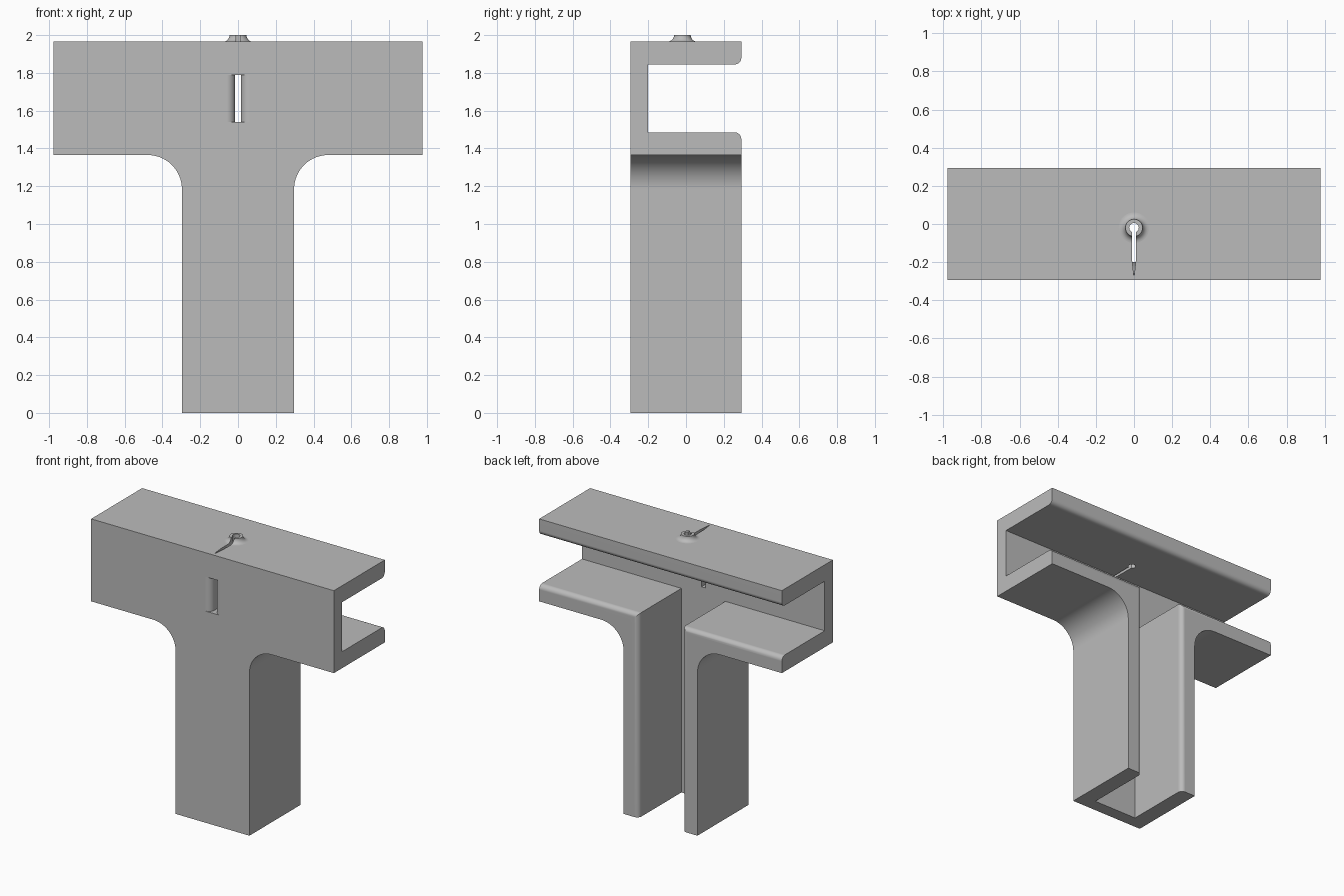
import bpy, bmesh, math
from mathutils import Vector

if "Cube" in bpy.data.objects:
    bpy.data.objects.remove(bpy.data.objects["Cube"], do_unlink=True)

# Main dimensions
HALF_X, HALF_Y = 0.977, 0.293
TOP, BAR_LOW = 1.965, 1.365
LEG, WALL, FILLET = 0.297, 0.12, 0.18
WEB_BACK = -0.2
CAV_TOP, CAV_LOW, CAV_LEG = TOP - WALL, BAR_LOW + WALL, LEG - WALL
HOLE_Y = -0.02

grey = bpy.data.materials.new("plain grey")
grey.use_nodes = True
colour = (0.5, 0.5, 0.5, 1)
grey.diffuse_color = colour
grey.node_tree.nodes["Principled BSDF"].inputs["Base Color"].default_value = colour


def arc(cx, cz, r, a0, a1, n=12):
    """Points along an arc, angles in degrees."""
    steps = [math.radians(a0 + (a1 - a0) * i / n) for i in range(n + 1)]
    return [(cx + r * math.cos(a), cz + r * math.sin(a)) for a in steps]


def mirrored(half):
    """Close a right-hand outline with its mirror image."""
    return half + [(-u, v) for u, v in reversed(half)]


def prism(name, outline, place, push):
    """Extrude a 2D outline, placed in space by a function, along push."""
    bm = bmesh.new()
    face = bm.faces.new([bm.verts.new(place(u, v)) for u, v in outline])
    ext = bmesh.ops.extrude_face_region(bm, geom=[face])["geom"]
    bmesh.ops.translate(bm, vec=Vector(push),
                        verts=[g for g in ext if isinstance(g, bmesh.types.BMVert)])
    return finish(name, bm)


def lathe(name, profile, segments=48):
    """Spin a closed (radius, height) profile around the nozzle axis."""
    bm = bmesh.new()
    rings = []
    for i in range(segments):
        a = math.tau * i / segments
        rings.append([bm.verts.new((r * math.cos(a), HOLE_Y + r * math.sin(a), z))
                      for r, z in profile])
    for i, ring in enumerate(rings):
        after = rings[(i + 1) % segments]
        for j in range(len(profile)):
            k = (j + 1) % len(profile)
            bm.faces.new((ring[j], after[j], after[k], ring[k]))
    return finish(name, bm)


def finish(name, bm):
    bmesh.ops.recalc_face_normals(bm, faces=bm.faces)
    mesh = bpy.data.meshes.new(name)
    bm.to_mesh(mesh)
    bm.free()
    mesh.materials.append(grey)
    obj = bpy.data.objects.new(name, mesh)
    bpy.context.collection.objects.link(obj)
    return obj


def activate(obj):
    bpy.ops.object.select_all(action="DESELECT")
    obj.select_set(True)
    bpy.context.view_layer.objects.active = obj


def cut(obj, cutter):
    activate(obj)
    mod = obj.modifiers.new("cut", "BOOLEAN")
    mod.operation, mod.solver, mod.object = "DIFFERENCE", "EXACT", cutter
    bpy.ops.object.modifier_apply(modifier=mod.name)


# T-shaped block with filleted armpits
tee = mirrored([(LEG, 0)]
               + arc(LEG + FILLET, BAR_LOW - FILLET, FILLET, 180, 90, 16)
               + [(HALF_X, BAR_LOW), (HALF_X, TOP)])
body = prism("tee_channel", tee, lambda x, z: (x, -HALF_Y, z), (0, 2 * HALF_Y, 0))

# T-shaped cavity, open at the back, both ends and the foot
hollow = mirrored([(CAV_LEG, -0.1), (CAV_LEG, CAV_LOW), (1.1, CAV_LOW), (1.1, CAV_TOP)])
cavity = prism("cavity_cutter", hollow, lambda x, z: (x, WEB_BACK, z), (0, 1, 0))
cut(body, cavity)

# Round the inner lips at the back
bm = bmesh.new()
bm.from_mesh(body.data)


def on_lip(edge):
    a, b = (v.co for v in edge.verts)
    if min(a.y, b.y) < HALF_Y - 1e-3:
        return False
    level = any(abs(a.z - h) < 1e-3 and abs(b.z - h) < 1e-3 for h in (CAV_TOP, CAV_LOW))
    upright = all(abs(abs(p.x) - CAV_LEG) < 1e-3 for p in (a, b)) and a.x * b.x > 0
    return level or upright


bmesh.ops.bevel(bm, geom=[e for e in bm.edges if on_lip(e)], offset=0.035,
                segments=6, profile=0.5, affect="EDGES")
bm.to_mesh(body.data)
bm.free()

# Front slot with flared sides
flare = mirrored([(0.06, -HALF_Y - 0.02)]
                 + arc(0.06, -HALF_Y + 0.045, 0.045, 270, 180)
                 + [(0.015, WEB_BACK + 0.05)])
slot = prism("slot_cutter", flare, lambda x, y: (x, y, 1.54), (0, 0, 0.25))
cut(body, slot)

# Raised flared collar on the top
collar = lathe("raised_collar",
               [(0.02, TOP - 0.01), (0.08, TOP - 0.01)]
               + arc(0.08, TOP + 0.035, 0.035, 270, 180, 8)
               + [(0.02, TOP + 0.035)])

# Round hole through the collar and top flange
bore_outline = arc(0, HOLE_Y, 0.025, 0, 345, 23)
bore = prism("bore_cutter", bore_outline, lambda x, y: (x, y, 1.75), (0, 0, 0.4))

# Slit running forward from the hole, tapering to a point with a rising floor
bm = bmesh.new()
stations = [(HOLE_Y, 0.012, 1.8), (-0.19, 0.01, 1.8), (-0.27, 0.001, TOP - 0.005)]
loops = [[bm.verts.new((s * w, y, z)) for s, z in ((-1, low), (1, low), (1, 2.1), (-1, 2.1))]
         for y, w, low in stations]
for a, b in zip(loops, loops[1:]):
    for j in range(4):
        k = (j + 1) % 4
        bm.faces.new((a[j], a[k], b[k], b[j]))
bm.faces.new(loops[0])
bm.faces.new(loops[-1])
slit = finish("slit_cutter", bm)

for part in (body, collar):
    cut(part, bore)
    cut(part, slit)

for helper in (cavity, slot, bore, slit):
    bpy.data.objects.remove(helper, do_unlink=True)

# Smooth the curved faces, keep the flat ones crisp
for part in (body, collar):
    activate(part)
    bpy.ops.object.shade_smooth_by_angle(angle=math.radians(30))
    weighted = part.modifiers.new("weighted normals", "WEIGHTED_NORMAL")
    weighted.keep_sharp = True
